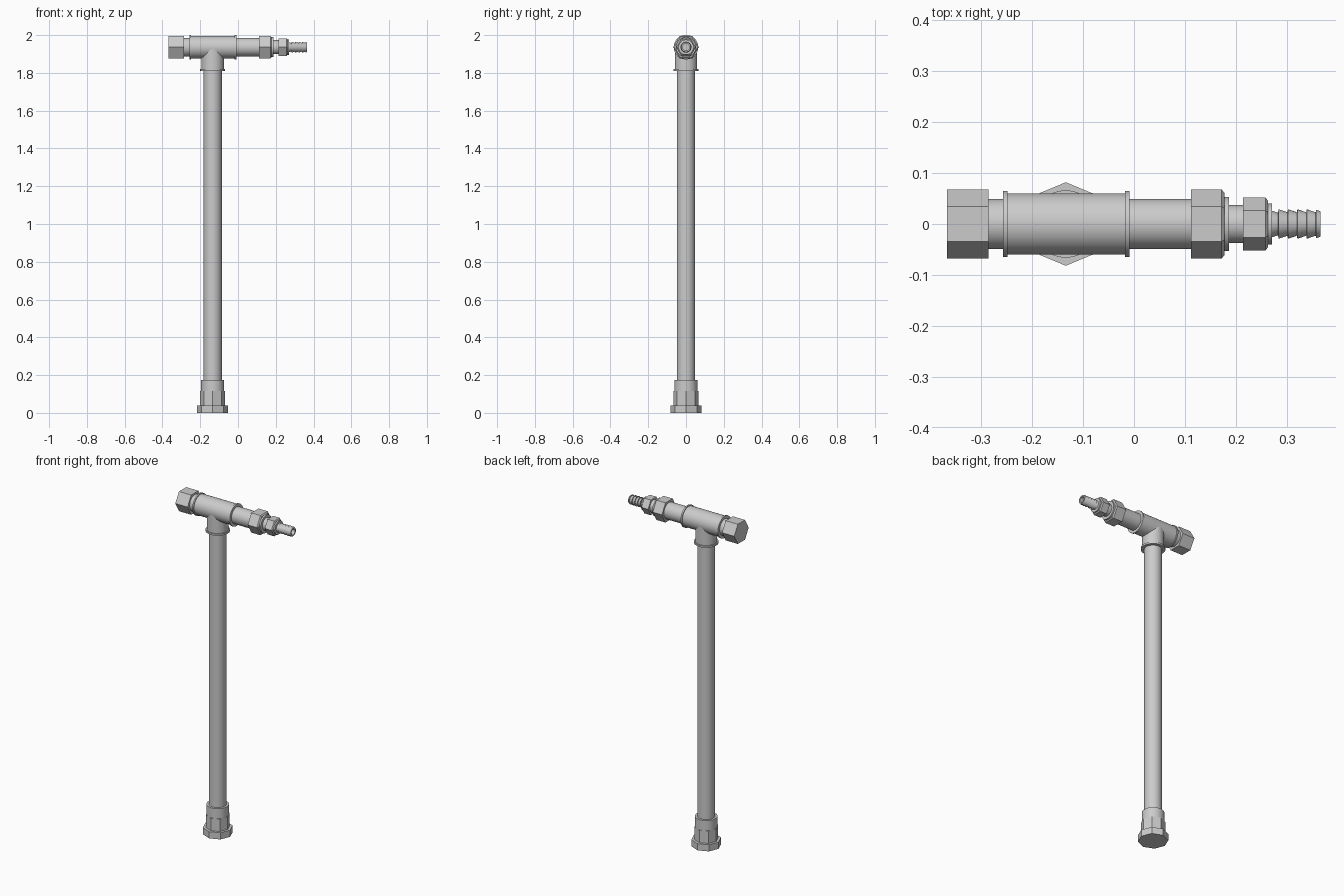
import bpy, bmesh, math

if "Cube" in bpy.data.objects:
    bpy.data.objects.remove(bpy.data.objects["Cube"])

AXIS_Z = 1.936    # height of the horizontal run
STEM_X = -0.134   # x of the vertical stem


def lathe(name, profile, sides=48, vertical=False):
    """Revolve (position, radius) points; closed profile ends are capped."""
    bm = bmesh.new()
    rings = []
    for t, r in profile:
        ring = []
        for i in range(sides):
            a = 2 * math.pi * i / sides
            c, s = r * math.cos(a), r * math.sin(a)
            co = (STEM_X + c, s, t) if vertical else (t, c, AXIS_Z + s)
            ring.append(bm.verts.new(co))
        rings.append(ring)
    for p, q in zip(rings, rings[1:]):
        for i in range(sides):
            j = (i + 1) % sides
            bm.faces.new((p[i], p[j], q[j], q[i]))
    bm.faces.new(rings[0])
    bm.faces.new(rings[-1])
    bmesh.ops.recalc_face_normals(bm, faces=bm.faces)
    me = bpy.data.meshes.new(name)
    bm.to_mesh(me)
    bm.free()
    ob = bpy.data.objects.new(name, me)
    bpy.context.collection.objects.link(ob)
    if sides > 8:
        bpy.ops.object.select_all(action='DESELECT')
        ob.select_set(True)
        bpy.context.view_layer.objects.active = ob
        bpy.ops.object.shade_smooth_by_angle(angle=math.radians(25))
    return ob


# Foot: octagonal flange and collar, then round socket
lathe("foot_cap", [(0, .082), (.04, .082), (.04, .066), (.115, .066)], 8, True)
lathe("foot_socket", [(.115, .061), (.175, .061)], vertical=True)

# Vertical stem
lathe("stem_pipe", [(.175, .048), (1.81, .048)], vertical=True)

# Tee fitting: branch with rim, and run with a rim at each end
lathe("tee_branch", [(1.81, .066), (1.82, .066), (1.82, .0595), (AXIS_Z, .0595)],
      vertical=True)
lathe("tee_run", [(-.257, .065), (-.249, .065), (-.249, .06),
                  (-.018, .06), (-.018, .065), (-.009, .065)])

# Short pipes leaving the tee
lathe("left_pipe", [(-.286, .049), (-.257, .049)])
lathe("right_pipe", [(-.009, .049), (.112, .049)])

# Hexagonal end cap and nuts, chamfered on the outlet side
lathe("left_end_cap", [(-.367, .068), (-.286, .068)], 6)
lathe("large_nut", [(.112, .068), (.172, .068), (.178, .061)], 6)
lathe("small_nut", [(.214, .0525), (.258, .0525), (.263, .046)], 6)

# Washers and neck
lathe("large_washer_neck", [(.178, .053), (.187, .053), (.187, .037), (.214, .037)])
lathe("small_washer", [(.263, .04), (.271, .04)])

# Barbed hose tail with an open bore
barbs = [(.271, .026), (.283, .022)]
for k in range(4):
    x = .283 + .0185 * k
    barbs += [(x + .001, .029), (x + .0185, .023)]
barbs += [(.358, .028), (.366, .025), (.366, .017), (.28, .017)]
lathe("hose_barb", barbs, 32)
